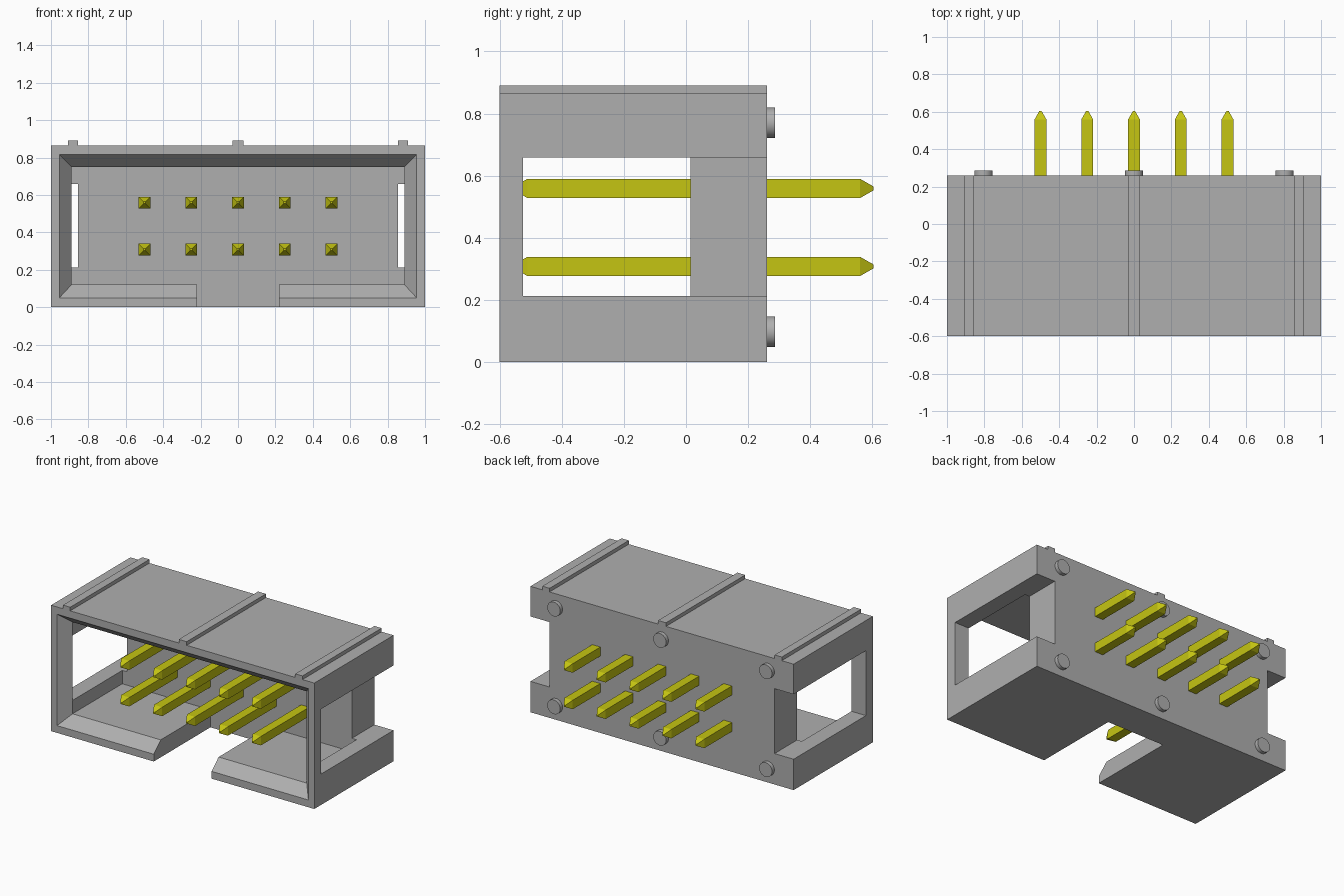
import bpy
import bmesh
from math import radians
from mathutils import Matrix

cube = bpy.data.objects.get("Cube")
if cube:
    bpy.data.objects.remove(cube, do_unlink=True)


def material(name, colour):
    mat = bpy.data.materials.new(name)
    mat.use_nodes = True
    mat.diffuse_color = colour
    mat.node_tree.nodes["Principled BSDF"].inputs["Base Color"].default_value = colour
    return mat


grey = material("grey plastic", (0.43, 0.43, 0.43, 1))
yellow = material("yellow metal", (0.56, 0.56, 0.006, 1))


def add_object(name, bm, mat):
    bmesh.ops.recalc_face_normals(bm, faces=bm.faces)
    mesh = bpy.data.meshes.new(name)
    bm.to_mesh(mesh)
    bm.free()
    mesh.materials.append(mat)
    obj = bpy.data.objects.new(name, mesh)
    bpy.context.collection.objects.link(obj)
    return obj


def loft(name, sections, mat):
    """Solid through rectangles (y, x0, x1, z0, z1) set along the y axis."""
    bm = bmesh.new()
    rings = [[bm.verts.new((x, y, z)) for x, z in
              ((x0, z0), (x1, z0), (x1, z1), (x0, z1))]
             for y, x0, x1, z0, z1 in sections]
    for a, b in zip(rings, rings[1:]):
        for i in range(4):
            j = (i + 1) % 4
            bm.faces.new((a[i], a[j], b[j], b[i]))
    bm.faces.new(rings[0])
    bm.faces.new(rings[-1])
    return add_object(name, bm, mat)


def box(name, x0, x1, y0, y1, z0, z1, mat=grey):
    return loft(name, [(y0, x0, x1, z0, z1), (y1, x0, x1, z0, z1)], mat)


FRONT, BACK, FLOOR, LIP = -0.6, 0.26, 0.015, -0.525
TOP = 0.865

# Shrouded housing with a bevelled mouth, side windows and a key slot
housing = box("housing", -1, 1, FRONT, BACK, 0, TOP)
mouth = (-0.955, 0.955, 0.05, 0.815)
inner = (-0.89, 0.89, 0.12, 0.75)
cutters = [
    loft("cavity_cutter", [(FRONT - 0.1, *mouth), (FRONT, *mouth),
                           (LIP, *inner), (FLOOR, *inner)], grey),
    box("key_slot_cutter", -0.22, 0.22, FRONT - 0.1, FLOOR, -0.1, 0.3),
    box("left_window_cutter", 0.855, 1.1, LIP, BACK + 0.1, 0.212, 0.658),
    box("right_window_cutter", -1.1, -0.855, LIP, BACK + 0.1, 0.212, 0.658),
]
for cutter in cutters:
    cutter.hide_render = True
    mod = housing.modifiers.new(cutter.name, "BOOLEAN")
    mod.operation = "DIFFERENCE"
    mod.solver = "EXACT"
    mod.object = cutter

# Bake the cuts and discard the cutters
graph = bpy.context.evaluated_depsgraph_get()
baked = bpy.data.meshes.new_from_object(housing.evaluated_get(graph))
housing.modifiers.clear()
housing.data = baked
for cutter in cutters:
    bpy.data.objects.remove(cutter, do_unlink=True)

# Raised ribs on the top
for name, x0, x1 in (("right_rib", -0.91, -0.855),
                     ("centre_rib", -0.03, 0.03),
                     ("left_rib", 0.855, 0.91)):
    box(name, x0, x1, FRONT, BACK, TOP, 0.89)

# Round standoff pads on the back
for row, z in (("lower", 0.098), ("upper", 0.77)):
    for side, x in (("right", -0.805), ("centre", 0), ("left", 0.805)):
        bm = bmesh.new()
        place = Matrix.Translation((x, BACK + 0.0125, z)) @ Matrix.Rotation(radians(90), 4, "X")
        bmesh.ops.create_cone(bm, cap_ends=True, segments=32, radius1=0.049,
                              radius2=0.049, depth=0.027, matrix=place)
        pad = add_object(f"{row}_{side}_pad", bm, grey)
        bpy.ops.object.select_all(action="DESELECT")
        pad.select_set(True)
        bpy.context.view_layer.objects.active = pad
        bpy.ops.object.shade_smooth_by_angle(angle=radians(30))

# Two rows of square pins with tapered tips
for row, z in (("lower", 0.308), ("upper", 0.559)):
    for i in range(5):
        x = (i - 2) * 0.25
        profile = ((-0.555, 0.006), (-0.51, 0.031), (0.56, 0.031), (0.604, 0.006))
        loft(f"{row}_pin_{i + 1}",
             [(y, x - h, x + h, z - h, z + h) for y, h in profile], yellow)
